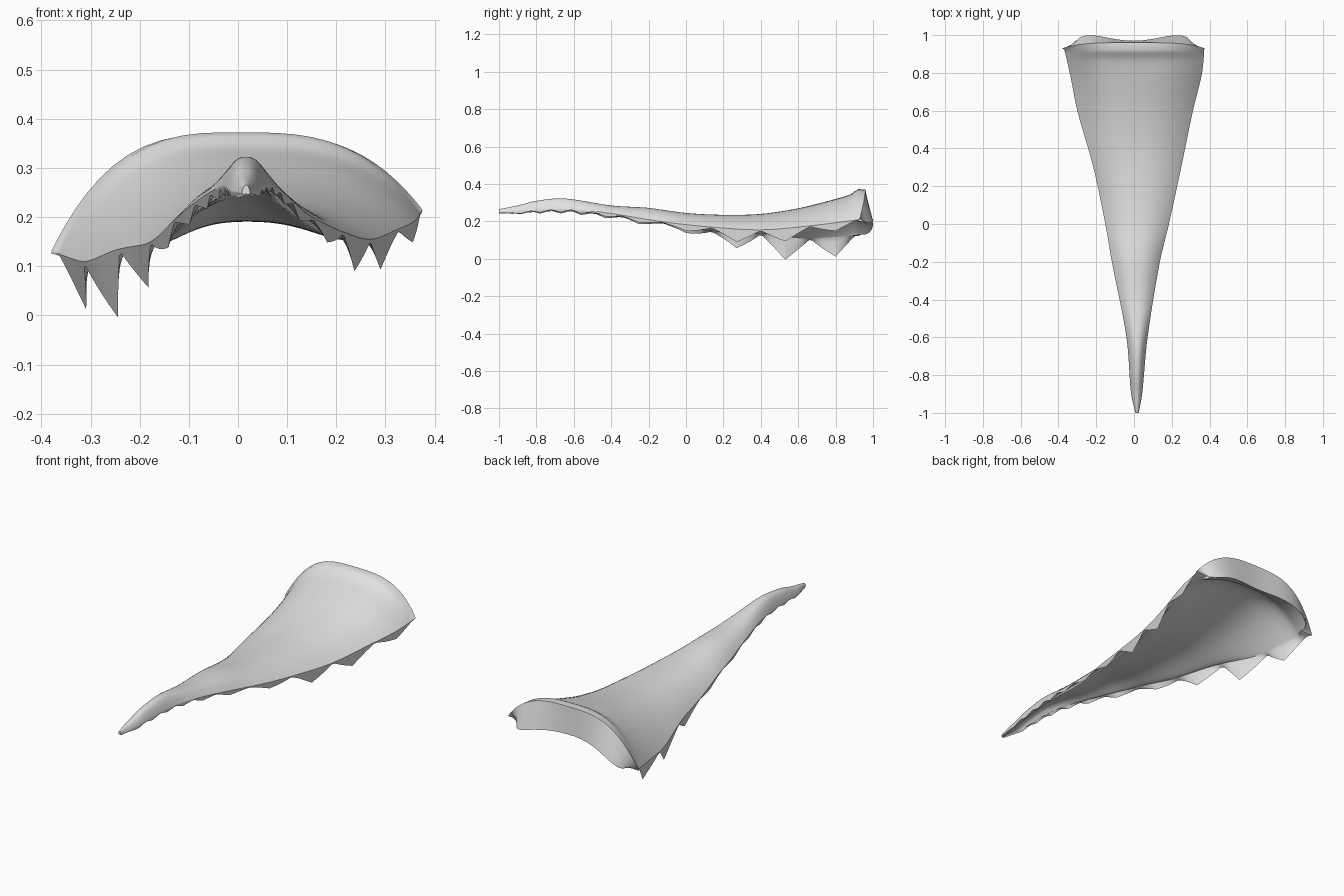
import bpy
import math

cube = bpy.data.objects.get("Cube")
if cube:
    bpy.data.objects.remove(cube, do_unlink=True)

ARCH = 30              # steps across the arch
HANG = 3               # steps down each tooth
ROWS = 110             # steps along the sheet


def curve(keys, y):
    """Smooth value at y through (y, value) keys."""
    if y <= keys[0][0]:
        return keys[0][1]
    if y >= keys[-1][0]:
        return keys[-1][1]
    i = max(k for k in range(len(keys) - 1) if keys[k][0] <= y)

    def slope(k):
        a, b = keys[max(k - 1, 0)], keys[min(k + 1, len(keys) - 1)]
        return (b[1] - a[1]) / (b[0] - a[0])

    (y0, v0), (y1, v1) = keys[i], keys[i + 1]
    h = y1 - y0
    t = (y - y0) / h
    s = t * t * (3 - 2 * t)
    bend = slope(i) * t * (1 - t) ** 2 - slope(i + 1) * t * t * (1 - t)
    return v0 + (v1 - v0) * s + h * bend


# Ridge height, thickness, arch roundness and edge outlines along the length
ridge = [(-1, .265), (-.9, .285), (-.8, .31), (-.65, .322), (-.4, .285), (-.2, .272),
         (0, .245), (.2, .235), (.4, .24), (.6, .27), (.8, .32), (.88, .345),
         (.92, .372), (.97, .37)]
thickness = [(-1, .018), (-.9, .035), (-.7, .045), (-.4, .04), (.4, .045), (.8, .05),
             (.88, .07), (.93, .125), (.97, .14)]
roundness = [(-1, 2.6), (-.5, 2.5), (.2, 2.3), (.6, 2.5), (.97, 3.2)]
left_edge = [(-1, .025), (-.9, .043), (-.6, .072), (-.2, .137), (0, .185), (.3, .25),
             (.6, .312), (.8, .36), (.97, .375)]
right_edge = [(-1, .008), (-.9, -.015), (-.6, -.04), (-.2, -.117), (0, -.152), (.3, -.215),
              (.6, -.3), (.8, -.34), (.97, -.38)]
left_height = [(-1, .25), (-.6, .265), (-.1, .195), (.13, .17), (.4, .155), (.65, .175),
               (.97, .215)]
right_height = [(-1, .25), (-.6, .26), (-.1, .19), (.13, .15), (.4, .135), (.65, .11),
                (.97, .13)]

# Tooth positions along both edges, with the depth of each side
tips = [-.88, -.78, -.67, -.56, -.43, -.25, 0, .27, .53, .8]
left_depth = [(-1, .01), (-.25, .02), (0, .03), (.27, .065), (.53, .065), (.8, .04)]
right_depth = [(-1, .01), (-.25, .025), (0, .03), (.27, .08), (.53, .12), (.8, .1)]

# Steps across: position over the arch, then how far down the tooth
across = [(-1, 1 - k / HANG) for k in range(HANG)]
across += [(math.sin(math.pi * (k / ARCH - .5)), 0) for k in range(ARCH + 1)]
across += [(1, (k + 1) / HANG) for k in range(HANG)]


def tooth(y):
    """Triangle wave: one at each tip, zero halfway between tips."""
    i = min(range(len(tips)), key=lambda k: abs(tips[k] - y))
    j = i + 1 if y > tips[i] else i - 1
    gap = abs(tips[j] - tips[i]) if 0 <= j < len(tips) else .2
    return max(0, 1 - abs(y - tips[i]) / (gap / 2))


def section(y, last):
    """Closed ring of points: over the top, then back underneath."""
    xl, xr = curve(left_edge, y), curve(right_edge, y)
    middle, half = (xl + xr) / 2, (xl - xr) / 2
    top_z, thick, point = curve(ridge, y), curve(thickness, y), tooth(y)
    power = curve(roundness, y)
    top, under = [], []
    for u, hang in across:
        if u > 0:
            edge, depth, curl = left_height, left_depth, .1
        else:
            edge, depth, curl = right_height, right_depth, .3
        a, side = abs(u), math.copysign(1, u)
        drop = hang * (.004 + curve(depth, y) * point)
        z = top_z - (top_z - curve(edge, y)) * a ** power - drop
        # Teeth curl inwards as they hang down
        x = middle + u * half - side * curl * drop
        front = back = y
        if last:
            front, back = .96 - .03 * a ** 4, .97 + .15 * a ** 2 - .19 * a ** 4
        inset = side * thick * .5 * a ** 6 * (1 - hang)
        top.append((x, front, z))
        under.append((x - inset, back, z - thick * (1 - a ** 6)))
    return top + under[-2:0:-1]


# Toothed, tapering, arched sheet
stations = [-1 + 1.94 * r / ROWS for r in range(ROWS)]
stations = sorted({round(y, 3) for y in stations + tips if y < .925}) + [.97]
verts, faces = [], []
for y in stations:
    verts += section(y, y == stations[-1])
ring = 2 * (len(across) - 1)
for r in range(len(stations) - 1):
    for k in range(ring):
        n = (k + 1) % ring
        a, b = r * ring, (r + 1) * ring
        faces.append((a + k, a + n, b + n, b + k))

# Flat crescent end at the back and the closed front tip
for base, flip in ((0, True), ((len(stations) - 1) * ring, False)):
    for k in range(ring // 2):
        quad = [k, k + 1, (ring - k - 1) % ring, (ring - k) % ring]
        quad = [base + q for q in dict.fromkeys(quad)]
        faces.append(quad[::-1] if flip else quad)

mesh = bpy.data.meshes.new("toothed_shell")
mesh.from_pydata(verts, [], faces)
mesh.validate()
shell = bpy.data.objects.new("toothed_shell", mesh)
bpy.context.collection.objects.link(shell)

# Plain light grey
grey = bpy.data.materials.new("light_grey")
grey.use_nodes = True
colour = (.75, .75, .75, 1)
grey.diffuse_color = colour
grey.node_tree.nodes["Principled BSDF"].inputs["Base Color"].default_value = colour
mesh.materials.append(grey)

# Consistent outward normals and soft shading with sharp creases
bpy.ops.object.select_all(action='DESELECT')
shell.select_set(True)
bpy.context.view_layer.objects.active = shell
bpy.ops.object.mode_set(mode='EDIT')
bpy.ops.mesh.select_all(action='SELECT')
bpy.ops.mesh.normals_make_consistent(inside=False)
bpy.ops.object.mode_set(mode='OBJECT')
bpy.ops.object.shade_smooth_by_angle(angle=math.radians(40))
